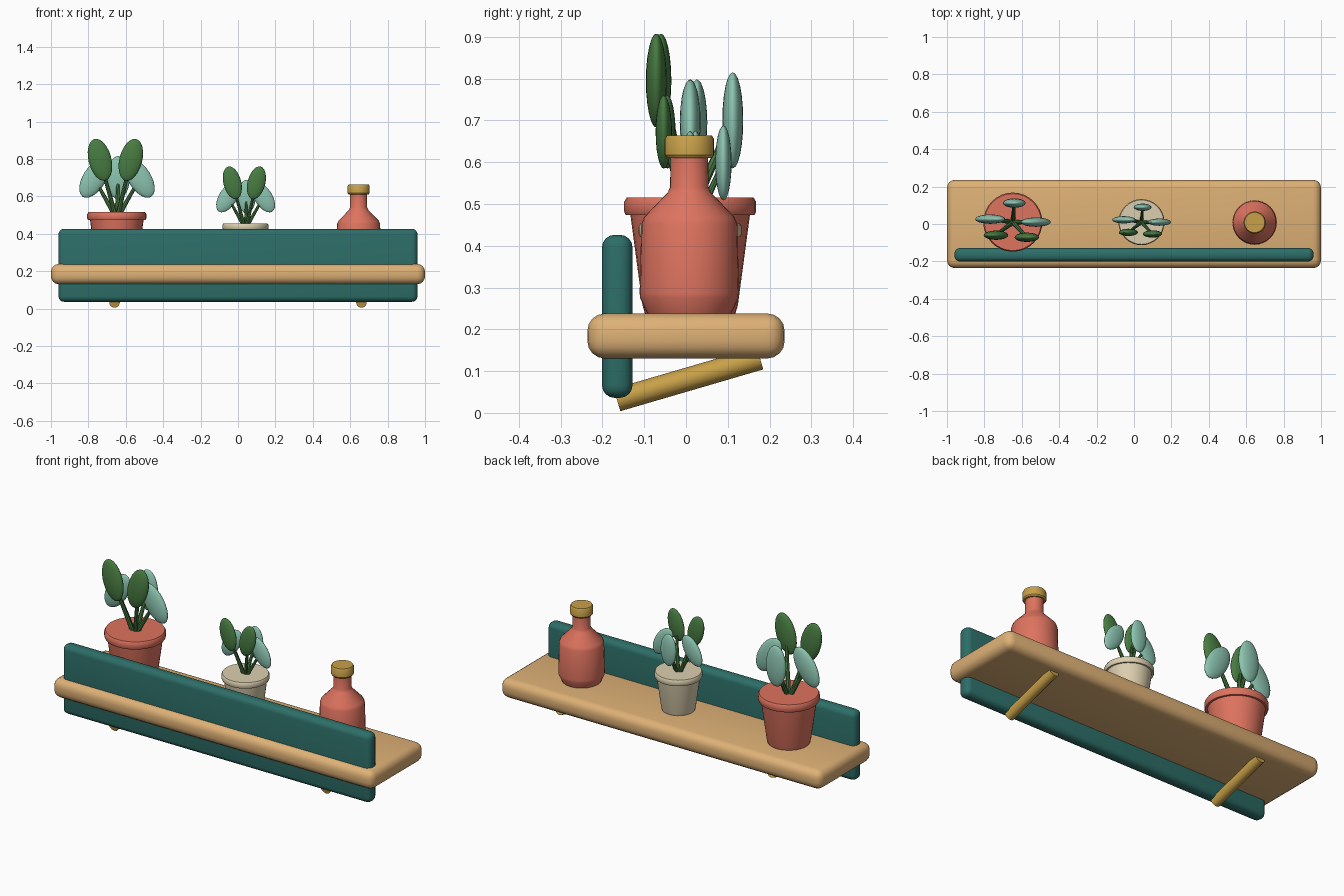
import bpy, bmesh, math
from mathutils import Vector

if "Cube" in bpy.data.objects:
    bpy.data.objects.remove(bpy.data.objects["Cube"])


def material(name, r, g, b):
    lin = [((c / 255 + 0.055) / 1.055) ** 2.4 for c in (r, g, b)]
    m = bpy.data.materials.new(name)
    m.diffuse_color = (*lin, 1)
    m.use_nodes = True
    m.node_tree.nodes["Principled BSDF"].inputs["Base Color"].default_value = m.diffuse_color
    return m


WOOD = material("light_wood", 222, 177, 118)
TEAL = material("teal_paint", 45, 110, 104)
CLAY = material("terracotta", 222, 115, 95)
CREAM = material("cream", 220, 207, 175)
BRASS = material("brass", 200, 160, 72)
DARK = material("dark_green", 72, 124, 66)
MINT = material("mint_green", 140, 196, 176)


def add_object(name, bm, mat):
    bmesh.ops.recalc_face_normals(bm, faces=bm.faces)
    me = bpy.data.meshes.new(name)
    bm.to_mesh(me)
    bm.free()
    me.materials.append(mat)
    ob = bpy.data.objects.new(name, me)
    bpy.context.collection.objects.link(ob)
    return ob


def rounded_box(name, lo, hi, bevel, mat):
    lo, hi = Vector(lo), Vector(hi)
    bm = bmesh.new()
    bmesh.ops.create_cube(bm, size=1)
    bmesh.ops.scale(bm, vec=hi - lo, verts=bm.verts)
    bmesh.ops.translate(bm, vec=(lo + hi) / 2, verts=bm.verts)
    bmesh.ops.bevel(bm, geom=bm.edges[:], offset=bevel, segments=4,
                    profile=0.5, affect='EDGES')
    return add_object(name, bm, mat)


def lathe(name, profile, origin, mat, scale=1, sides=32):
    """Spin (radius, height) points into a closed solid."""
    bm = bmesh.new()
    rings = []
    for r, z in profile:
        rings.append([bm.verts.new((
            origin[0] + scale * r * math.cos(2 * math.pi * i / sides),
            origin[1] + scale * r * math.sin(2 * math.pi * i / sides),
            origin[2] + scale * z)) for i in range(sides)])
    for a, b in zip(rings, rings[1:]):
        for i in range(sides):
            j = (i + 1) % sides
            bm.faces.new((a[i], a[j], b[j], b[i]))
    bm.faces.new(rings[0])
    bm.faces.new(rings[-1])
    return add_object(name, bm, mat)


def rod(name, start, end, r1, r2, mat, sides=12):
    start, end = Vector(start), Vector(end)
    axis = end - start
    bm = bmesh.new()
    bmesh.ops.create_cone(bm, cap_ends=True, segments=sides, radius1=r1,
                          radius2=r2, depth=axis.length)
    ob = add_object(name, bm, mat)
    ob.location = (start + end) / 2
    ob.rotation_euler = axis.to_track_quat('Z', 'Y').to_euler()
    return ob


def leaf(name, center, tilt, scale, mat):
    bm = bmesh.new()
    bmesh.ops.create_uvsphere(bm, u_segments=20, v_segments=12, radius=1)
    ob = add_object(name, bm, mat)
    ob.location = center
    ob.scale = Vector((0.061, 0.025, 0.115)) * scale
    ob.rotation_euler = (0, math.radians(tilt), 0)


# Shelf plank, front board and the slanted rods beneath
rounded_box("shelf", (-1, -0.236, 0.13), (1, 0.236, 0.238), 0.042, WOOD)
rounded_box("front_board", (-0.96, -0.201, 0.036), (0.96, -0.128, 0.426),
            0.03, TEAL)
for x in (-0.66, 0.66):
    rod("bracket", (x, -0.165, 0.031), (x, 0.177, 0.131), 0.028, 0.028, BRASS)

SHELF_TOP = 0.237
POT = [(0.108, 0), (0.114, 0.02), (0.143, 0.236), (0.154, 0.236),
       (0.158, 0.245), (0.158, 0.268), (0.152, 0.278)]
# Leaf offsets from the pot base, tilt and colour
LEAVES = [(-0.121, 0.016, 0.458, 32, MINT), (0.123, 0.0, 0.458, -32, MINT),
          (0.008, 0.102, 0.463, 0, MINT),
          (-0.09, -0.070, 0.558, -14.5, DARK),
          (0.075, -0.081, 0.558, 14.5, DARK)]


def potted_plant(label, x, y, scale, pot_mat):
    base = Vector((x, y, SHELF_TOP))
    lathe(label + "_pot", POT, base, pot_mat, scale)
    for dx, dy, dz, tilt, mat in LEAVES:
        center = base + scale * Vector((dx, dy, dz))
        root = base + scale * Vector((dx * 0.08, dy * 0.08, 0.26))
        rod(label + "_stem", root, center, 0.013 * scale, 0.008 * scale,
            DARK, 8)
        leaf(label + "_leaf", center, tilt, scale, mat)


potted_plant("large_plant", -0.648, 0.01, 1, CLAY)
potted_plant("small_plant", 0.04, 0.01, 0.78, CREAM)

# Bottle with stopper
spot = (0.645, 0.008, SHELF_TOP)
lathe("bottle", [(0.1, 0), (0.118, 0.038), (0.119, 0.05), (0.115, 0.215),
                 (0.108, 0.232), (0.052, 0.29), (0.046, 0.303),
                 (0.045, 0.38)], spot, CLAY)
lathe("bottle_stopper", [(0.054, 0.373), (0.059, 0.38), (0.059, 0.418),
                         (0.054, 0.427)], spot, BRASS)

# Smooth shading with crisp edges
bpy.ops.object.select_all(action='SELECT')
bpy.context.view_layer.objects.active = bpy.context.selected_objects[0]
bpy.ops.object.shade_smooth_by_angle(angle=math.radians(35))
